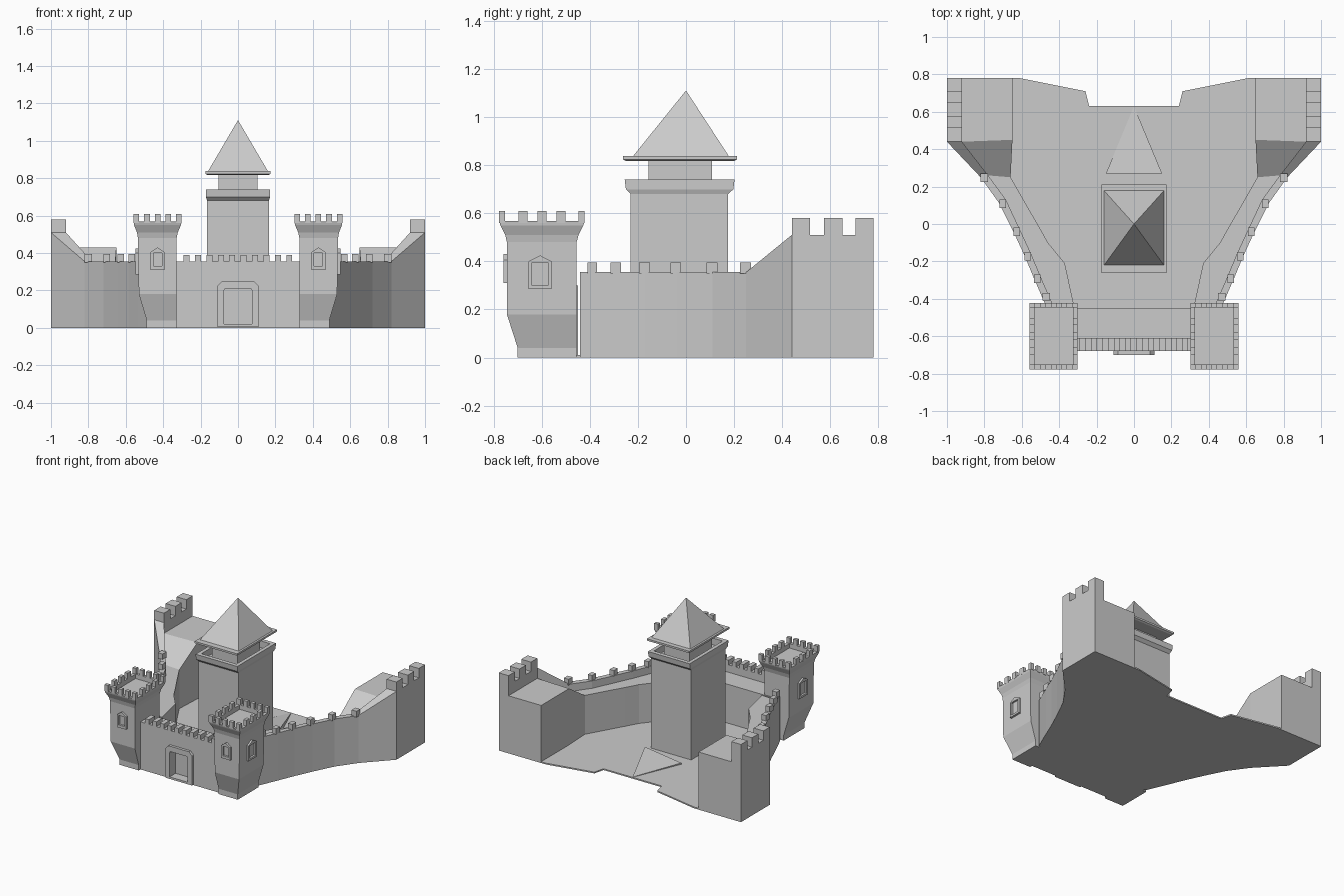
import bpy, bmesh

if "Cube" in bpy.data.objects:
    bpy.data.objects.remove(bpy.data.objects["Cube"])


def make(name, lofts, mirror=False):
    """Build one object from lofts: each is (rings, closed)."""
    bm = bmesh.new()
    for rings, closed in lofts:
        vs = [[bm.verts.new(p) for p in r] for r in rings]
        n = len(vs[0])
        pairs = list(zip(vs, vs[1:])) + ([(vs[-1], vs[0])] if closed else [])
        for a, b in pairs:
            for i in range(n):
                j = (i + 1) % n
                bm.faces.new((a[i], a[j], b[j], b[i]))
        if not closed:
            bm.faces.new(vs[0][::-1])
            bm.faces.new(vs[-1])
    bmesh.ops.recalc_face_normals(bm, faces=bm.faces)
    me = bpy.data.meshes.new(name)
    bm.to_mesh(me)
    bm.free()
    ob = bpy.data.objects.new(name, me)
    bpy.context.collection.objects.link(ob)
    if mirror:
        ob.modifiers.new("mirror", 'MIRROR').use_mirror_merge = False
    return ob


def rect(x0, x1, y0, y1, z):
    return [(x0, y0, z), (x1, y0, z), (x1, y1, z), (x0, y1, z)]


def box(x0, x1, y0, y1, z0, z1):
    return ([rect(x0, x1, y0, y1, z0), rect(x0, x1, y0, y1, z1)], False)


def frame(outer, inner, d0, d1, place):
    """Flat frame between two outlines, from depth d0 to d1."""
    steps = ((outer, d0), (outer, d1), (inner, d1), (inner, d0))
    return ([[place(u, v, d) for u, v in o] for o, d in steps], True)


# floor slab
half = [(0.24, 0.63), (0.26, 0.71), (0.61, 0.78), (0.99, 0.78), (0.99, 0.445),
        (0.81, 0.25), (0.71, 0.11), (0.575, -0.17), (0.46, -0.44), (0.46, -0.675)]
plan = half + [(-x, y) for x, y in reversed(half)]
make("courtyard_floor", [([[(x, y, z) for x, y in plan] for z in (0, 0.01)], False)])

# side walls with wings: outer edge, parapet edge, inner edge, parapet and walk heights
stations = [
    ((1, .78), (.92, .78), (.65, .78), .51, .43),
    ((1, .44), (.92, .44), (.65, .45), .51, .43),
    ((.82, .25), (.78, .26), (.66, .25), .355, .30),
    ((.72, .11), (.685, .13), (.58, .11), .355, .30),
    ((.645, -.04), (.61, -.03), (.51, -.01), .355, .30),
    ((.585, -.17), (.55, -.16), (.46, -.10), .355, .30),
    ((.535, -.29), (.50, -.28), (.37, -.21), .355, .30),
    ((.47, -.44), (.435, -.43), (.32, -.44), .355, .30)]
make("side_wall", [([[(*o, 0), (*o, zp), (*p, zp), (*p, zw), (*i, zw), (*i, 0)]
                     for o, p, i, zp, zw in stations], False)], True)

# merlons on side walls and wings
teeth = [box(.92, 1, y, y + .075, .51, .58) for y in (.44, .575, .705)]
for o, p, *_ in stations[2:7]:
    teeth.append(box(p[0], o[0], o[1] - .025, o[1] + .02, .35, .395))
teeth.append(box(.45, .49, -.41, -.37, .35, .395))
make("side_merlons", teeth, True)

# front wall with gate recess
prof = [(-.68, 0), (-.68, .355), (-.61, .355), (-.61, .30), (-.45, .30), (-.45, 0)]
wall = make("front_wall", [([[(x, y, z) for y, z in prof] for x in (-.4, .4)], False)])
cutter = make("gate_cutter", [box(-.075, .075, -.75, -.63, .02, .21)])
cutter.hide_render = True
cutter.hide_viewport = True
cutter.display_type = 'WIRE'
cut = wall.modifiers.new("gate", 'BOOLEAN')
cut.object = cutter
cut.operation = 'DIFFERENCE'
cut.solver = 'EXACT'
make("front_merlons", [box(x - .016, x + .016, -.68, -.61, .35, .39)
                       for x in [-.275 + .061 * i for i in range(10)]])

# gate surround
outer = [(-.11, .005), (.11, .005), (.11, .225), (.085, .25), (-.085, .25), (-.11, .225)]
inner = [(-.075, .02), (.075, .02), (.075, .20), (.07, .21), (-.07, .21), (-.075, .20)]
make("gate_frame", [frame(outer, inner, -.67, -.70, lambda u, v, d: (u, d, v))])

# corner towers: tapered foot, flared head, sunken top
make("corner_tower", [([
    rect(.33, .488, -.70, -.455, 0),
    rect(.33, .488, -.70, -.455, .04),
    rect(.33, .53, -.745, -.455, .18),
    rect(.328, .535, -.745, -.455, .48),
    rect(.322, .54, -.752, -.447, .51),
    rect(.305, .556, -.772, -.427, .55),
    rect(.302, .558, -.777, -.422, .568),
    rect(.327, .533, -.752, -.447, .568),
    rect(.327, .533, -.752, -.447, .535)], False)], True)
teeth = []
for i in range(5):
    x = .302 + i * (.256 - .03) / 4
    y = -.777 + i * (.355 - .038) / 4
    for y0 in (-.777, -.447):
        teeth.append(box(x, x + .03, y0, y0 + .025, .56, .61))
    if 0 < i < 4:
        for x0 in (.302, .533):
            teeth.append(box(x0, x0 + .025, y, y + .038, .56, .61))
make("tower_merlons", teeth, True)


# tower windows, front and outer side
def house(c, w, z0, z1, z2):
    return [(c - w, z0), (c + w, z0), (c + w, z1), (c, z2), (c - w, z1)]


make("tower_windows", [
    frame(house(.43, .037, .31, .405, .43), house(.43, .023, .33, .40, .401),
          -.735, -.76, lambda u, v, d: (u, d, v)),
    frame(house(-.607, .048, .285, .40, .425), house(-.607, .034, .30, .395, .396),
          .52, .547, lambda u, v, d: (d, u, v))], True)

# keep: shaft, open collar parapet, narrow upper room
make("keep", [([
    rect(-.165, .165, -.23, .175, 0),
    rect(-.165, .165, -.23, .175, .68),
    rect(-.172, .172, -.25, .197, .70),
    rect(-.172, .172, -.255, .202, .74),
    rect(-.145, .145, -.225, .172, .74),
    rect(-.145, .145, -.225, .172, .69),
    rect(-.105, .105, -.155, .108, .69),
    rect(-.105, .105, -.155, .108, .83)], False)])

# roof: eave slab and pyramid
make("keep_roof", [([
    rect(-.165, .165, -.25, .20, .818),
    rect(-.175, .175, -.262, .212, .824),
    rect(-.175, .175, -.262, .212, .838),
    rect(-.16, .16, -.22, .178, .838),
    rect(-.0005, .0005, -.0005, .0005, 1.11)], False)])

# pointed ramp behind the keep
tri = [(0, .63), (.15, .27), (-.15, .27)]
make("rear_ramp", [([[(x, y, .002) for x, y in tri],
                     [(x, y, z) for (x, y), z in zip(tri, (.012, .06, .02))]], False)])
